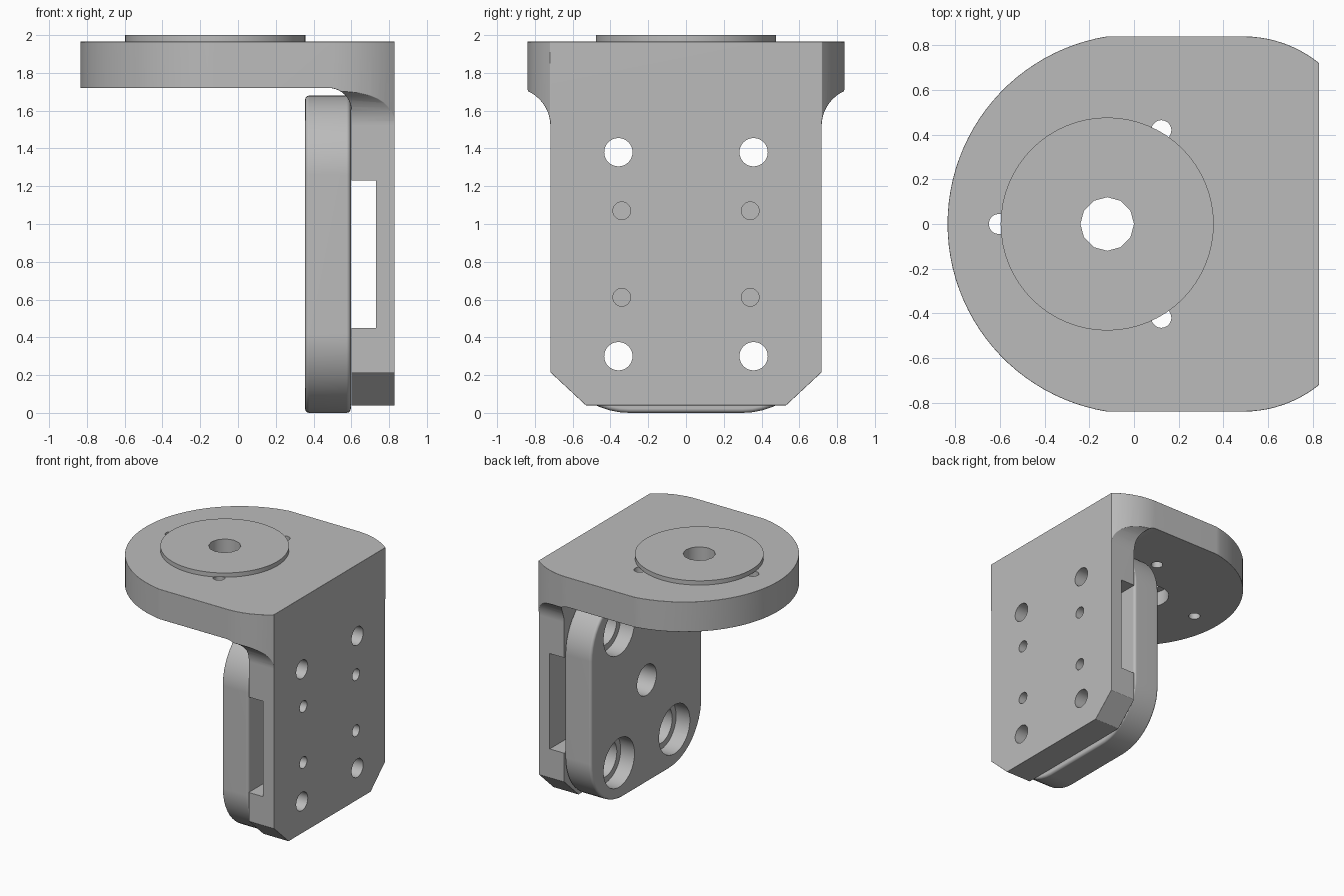
import bpy, bmesh
from math import sin, cos, pi, radians, asin, atan2
from mathutils import Vector

if "Cube" in bpy.data.objects:
    bpy.data.objects.remove(bpy.data.objects["Cube"])

GREY = (0.5, 0.5, 0.5, 1)
metal = bpy.data.materials.new("plain grey")
metal.use_nodes = True
metal.diffuse_color = GREY
metal.node_tree.nodes["Principled BSDF"].inputs["Base Color"].default_value = GREY


def arc(cx, cy, r, a0, a1, n):
    return [(cx + r * cos(a0 + (a1 - a0) * i / n), cy + r * sin(a0 + (a1 - a0) * i / n))
            for i in range(n + 1)]


def prism(name, pts, axis, lo, hi):
    """Extrude a 2D profile along an axis (x: yz profile, y: xz, z: xy)."""
    place = {"x": lambda p: (lo, *p), "y": lambda p: (p[0], lo, p[1]), "z": lambda p: (*p, lo)}[axis]
    bm = bmesh.new()
    face = bm.faces.new([bm.verts.new(place(p)) for p in pts])
    new = bmesh.ops.extrude_face_region(bm, geom=[face])["geom"]
    step = Vector([hi - lo if a == axis else 0 for a in "xyz"])
    bmesh.ops.translate(bm, verts=[v for v in new if isinstance(v, bmesh.types.BMVert)], vec=step)
    bmesh.ops.recalc_face_normals(bm, faces=bm.faces)
    mesh = bpy.data.meshes.new(name)
    bm.to_mesh(mesh)
    bm.free()
    mesh.materials.append(metal)
    ob = bpy.data.objects.new(name, mesh)
    bpy.context.collection.objects.link(ob)
    return ob


def activate(ob):
    bpy.ops.object.select_all(action="DESELECT")
    ob.select_set(True)
    bpy.context.view_layer.objects.active = ob


def apply(ob, kind, **settings):
    activate(ob)
    mod = ob.modifiers.new("step", kind)
    for key, value in settings.items():
        setattr(mod, key, value)
    bpy.ops.object.modifier_apply(modifier=mod.name)


def boolean(ob, tool, operation="DIFFERENCE"):
    apply(ob, "BOOLEAN", object=tool, operation=operation, solver="EXACT")
    bpy.data.objects.remove(tool)


def drill(ob, axis, centre, r, lo, hi, n=32):
    boolean(ob, prism("drill", arc(*centre, r, 0, 2 * pi, n)[:-1], axis, lo, hi))


def round_edges(ob, width):
    apply(ob, "BEVEL", width=width, segments=3, limit_method="ANGLE", angle_limit=radians(32))


def finish(ob):
    activate(ob)
    bpy.ops.object.shade_smooth_by_angle(angle=radians(32))
    apply(ob, "WEIGHTED_NORMAL", keep_sharp=True)


def mirrored(half):
    """Close a profile symmetric about its first coordinate."""
    return half + [(-a, b) for a, b in reversed(half)]


# Angle bracket: plan outline, side profile and end profile intersected
nose = atan2(0.84, -0.136)
shoulder = arc(0.49, 0.30, 0.54, pi / 2, asin(0.42 / 0.54), 10)
plan = (arc(0.016, 0, 0.851, 2 * pi - nose, nose, 48)
        + shoulder + [(x, -y) for x, y in reversed(shoulder)])
bracket = prism("angle_bracket", plan, "z", 0, 1.965)

elbow = arc(0.48, 1.60, 0.12, pi / 2, 0, 10)
side = [(-1, 1.72)] + elbow + [(0.60, -0.1), (0.832, -0.1), (0.832, 2.1), (-1, 2.1)]
boolean(bracket, prism("side_profile", side, "y", -1, 1), "INTERSECT")

flare = arc(0.918, 1.52, 0.2, pi, pi / 2, 12)
end = mirrored([(0.53, 0.04), (0.718, 0.215)] + flare + [(1.1, 1.72), (1.1, 2.2)])
boolean(bracket, prism("end_profile", end, "x", -1.2, 1.2), "INTERSECT")
round_edges(bracket, 0.018)

# Slot across the inner face of the upright
slot = [(0.5, 0.45), (0.73, 0.45), (0.73, 1.23), (0.5, 1.23)]
boolean(bracket, prism("slot", slot, "y", -1, 1))

# Bolt holes and small pin holes in the upright
for sign in (-1, 1):
    for z in (0.30, 1.38):
        drill(bracket, "x", (sign * 0.358, z), 0.075, 0.5, 1)
    for z in (0.612, 1.07):
        drill(bracket, "x", (sign * 0.34, z), 0.047, 0.7, 1, 24)

# Shaft hole, its recess below, and three screw holes in the top plate
HUB = (-0.12, 0)
drill(bracket, "z", HUB, 0.12, 1.5, 2.1, 12)
drill(bracket, "z", HUB, 0.175, 1.5, 1.84)
for k in range(3):
    a = pi / 3 + k * 2 * pi / 3
    drill(bracket, "z", (HUB[0] + 0.485 * cos(a), 0.485 * sin(a)), 0.045, 1.5, 2.1, 20)
finish(bracket)

# Raised washer disc on top
disc = prism("top_disc", arc(*HUB, 0.477, 0, 2 * pi, 64)[:-1], "z", 1.965, 2.0)
drill(disc, "z", HUB, 0.12, 1.9, 2.1, 12)
finish(disc)

# Inner clamp plate with rounded corners
corner = 0.42
right_half = (arc(0.718 - corner, corner, corner, -pi / 2, 0, 12)
              + arc(0.718 - corner, 1.68 - corner, corner, 0, pi / 2, 12))
clamp = prism("clamp_plate", mirrored(right_half), "x", 0.355, 0.597)
round_edges(clamp, 0.022)
for sign in (-1, 1):
    for z in (0.30, 1.38):
        drill(clamp, "x", (sign * 0.358, z), 0.20, 0.2, 0.48)
        drill(clamp, "x", (sign * 0.358, z), 0.15, 0.4, 0.7)
drill(clamp, "x", (0, 0.84), 0.125, 0.2, 0.7)
finish(clamp)
